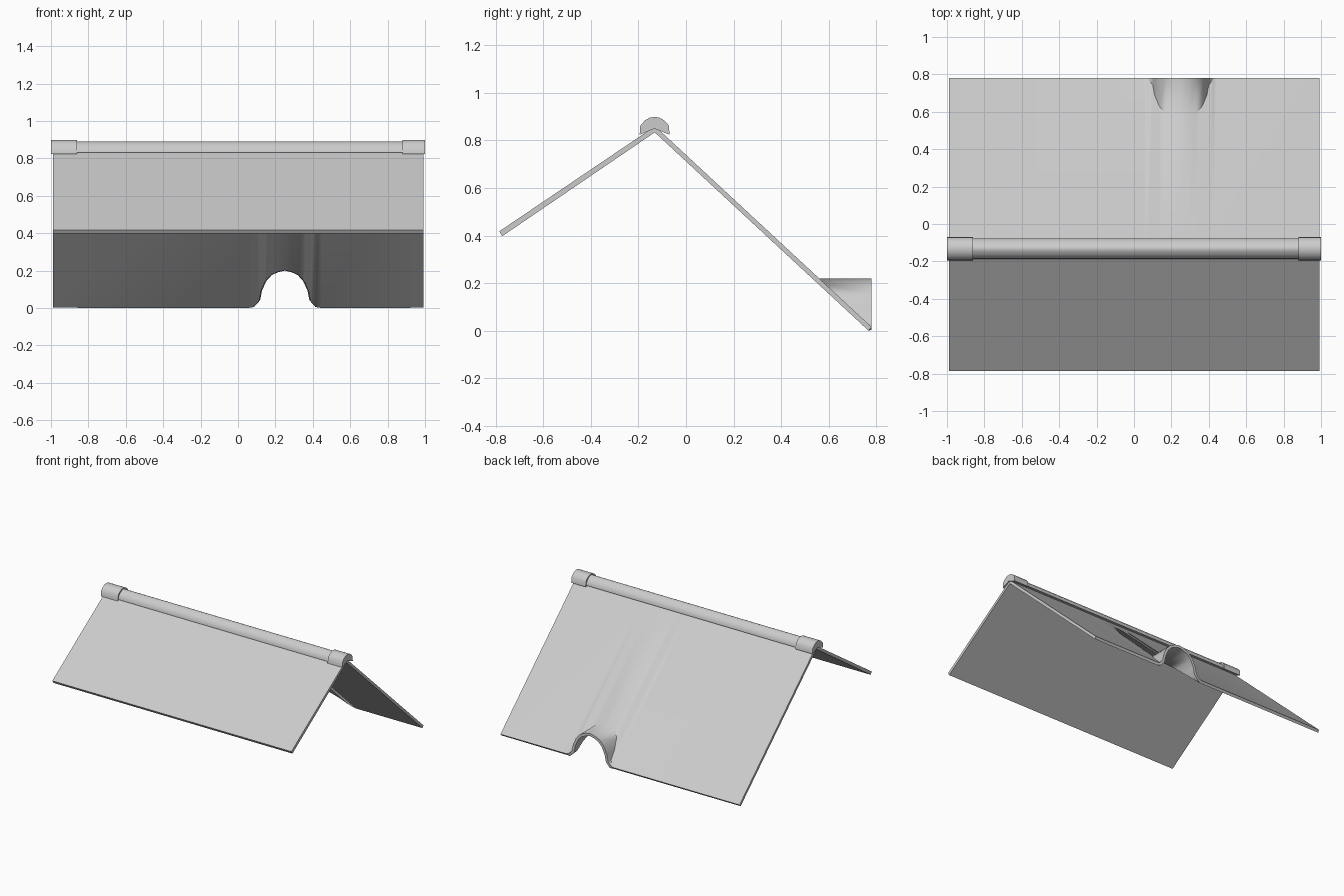
import bpy, bmesh, math

if "Cube" in bpy.data.objects:
    bpy.data.objects.remove(bpy.data.objects["Cube"])

grey = bpy.data.materials.new("light grey")
grey.diffuse_color = (0.6, 0.6, 0.6, 1)
grey.use_nodes = True
grey.node_tree.nodes["Principled BSDF"].inputs["Base Color"].default_value = grey.diffuse_color


def finish(bm, name, angle):
    bmesh.ops.remove_doubles(bm, verts=bm.verts, dist=0.0005)
    bmesh.ops.recalc_face_normals(bm, faces=bm.faces)
    me = bpy.data.meshes.new(name)
    bm.to_mesh(me)
    bm.free()
    ob = bpy.data.objects.new(name, me)
    bpy.context.collection.objects.link(ob)
    me.materials.append(grey)
    bpy.ops.object.select_all(action='DESELECT')
    ob.select_set(True)
    bpy.context.view_layer.objects.active = ob
    bpy.ops.object.shade_smooth_by_angle(angle=math.radians(angle))
    return ob


def prism(name, profile, x0, x1, angle=40):
    """Extrude a (y, z) profile along x."""
    bm = bmesh.new()
    face = bm.faces.new([bm.verts.new((x0, y, z)) for y, z in profile])
    new = bmesh.ops.extrude_face_region(bm, geom=[face])["geom"]
    bmesh.ops.translate(bm, vec=(x1 - x0, 0, 0),
                        verts=[v for v in new if isinstance(v, bmesh.types.BMVert)])
    return finish(bm, name, angle)


# Short front slope
prism("front_roof_slab", [(-0.13, 0.86), (-0.785, 0.418), (-0.772, 0.398),
                          (-0.13, 0.835)], -0.99, 0.992)

# Long rear slope: columns end in a level arch over the opening
RIDGE_Y, RIDGE_Z, EAVE_Y, EAVE_Z = -0.13, 0.86, 0.78, 0.016
half_arch = [(0.195, EAVE_Z), (0.175, 0.022), (0.15, 0.05), (0.14, 0.10),
             (0.115, 0.155), (0.08, 0.193), (0.04, 0.211), (0.0, 0.22)]
arch = [(0.25 - d, h) for d, h in half_arch]
arch += [(0.25 + d, h) for d, h in reversed(half_arch[:-1])]
columns = [(-0.99, EAVE_Z)] + arch + [(0.992, EAVE_Z)]
bm = bmesh.new()
rows = []
for x, h in columns:
    t = (RIDGE_Z - h) / (RIDGE_Z - EAVE_Z)
    bend_y = RIDGE_Y + t * (EAVE_Y - RIDGE_Y)
    rows.append([bm.verts.new(p) for p in
                 ((x, RIDGE_Y, RIDGE_Z), (x, bend_y, h), (x, EAVE_Y, h))])
for a, b in zip(rows, rows[1:]):
    for i in range(2):
        bm.faces.new((a[i], a[i + 1], b[i + 1], b[i]))
bmesh.ops.dissolve_degenerate(bm, dist=0.0005, edges=bm.edges)
bmesh.ops.recalc_face_normals(bm, faces=bm.faces)
if sum(f.normal.z for f in bm.faces) < 0:
    bmesh.ops.reverse_faces(bm, faces=bm.faces)
# Give the sheet its thickness on the underside
bm.normal_update()
under = {v: bm.verts.new(v.co - v.normal * 0.02) for v in list(bm.verts)}
edges = [e for e in bm.edges if e.is_boundary]
for f in list(bm.faces):
    bm.faces.new([under[v] for v in reversed(f.verts)])
for e in edges:
    a, b = e.verts
    bm.faces.new((a, b, under[b], under[a]))
finish(bm, "rear_roof_slab_with_arch", 50)


# Ridge tile with raised end caps
def ridge(name, x0, x1, grow):
    half = [(0.055, 0.832), (0.052, 0.855), (0.032, 0.877), (0.012, 0.888), (0.0, 0.891)]
    pts = [(d + (grow if d else 0), z + grow * (1 if z > 0.85 else -1)) for d, z in half]
    prof = [(-0.132 - d, z) for d, z in pts]
    prof += [(-0.132 + d, z) for d, z in reversed(pts[:-1])]
    prof.append((-0.132, 0.85))
    prism(name, prof, x0, x1, 45)


ridge("ridge_tile", -0.9, 0.9, 0)
ridge("ridge_cap_left", -1.0, -0.86, 0.008)
ridge("ridge_cap_right", 0.88, 1.0, 0.008)
